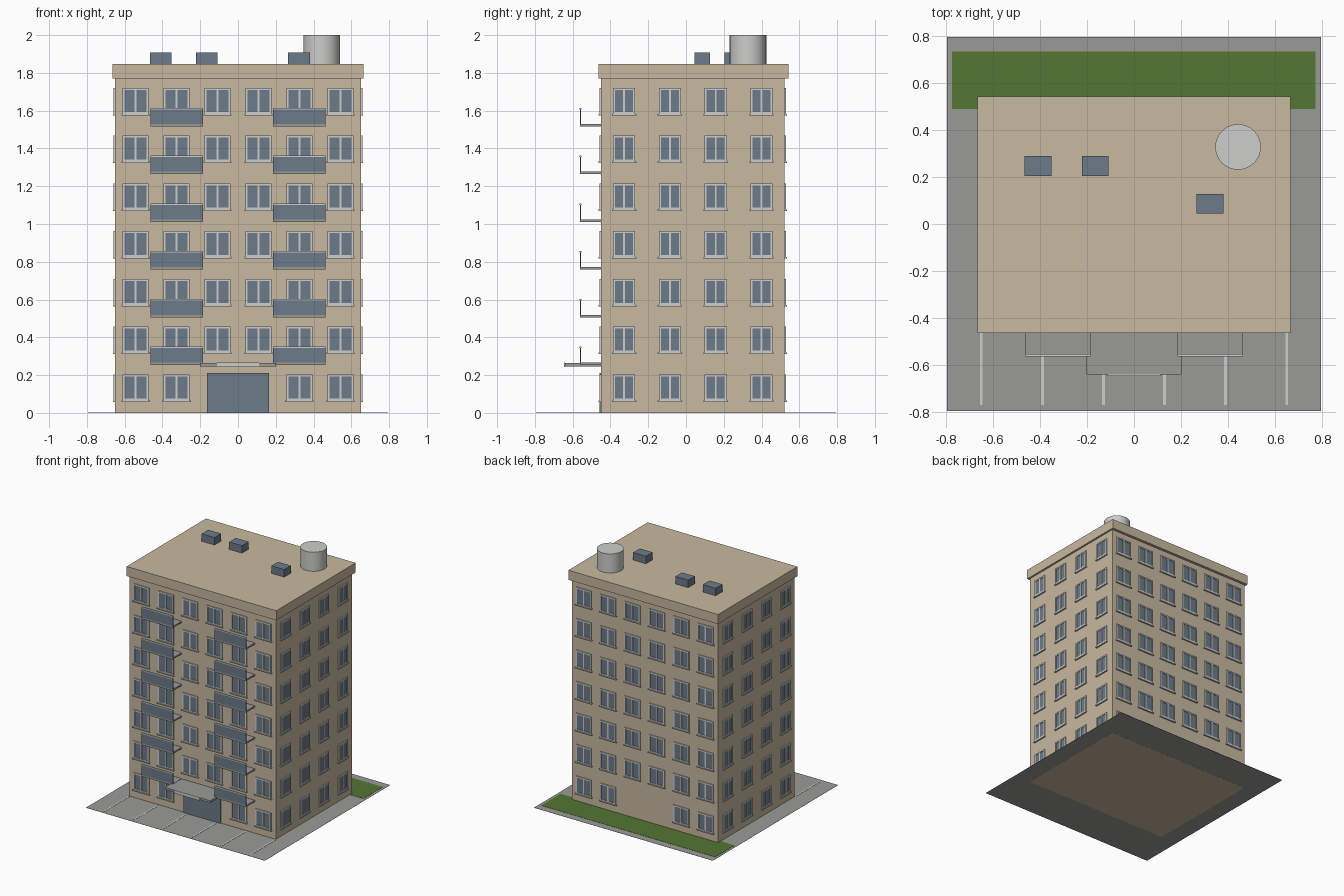
import bpy, bmesh, math
from mathutils import Matrix, Vector

if "Cube" in bpy.data.objects:
    bpy.data.objects.remove(bpy.data.objects["Cube"])


def material(name, rgb):
    m = bpy.data.materials.new(name)
    lin = [((c / 255 + 0.055) / 1.055) ** 2.4 for c in rgb]
    m.diffuse_color = (*lin, 1)
    m.use_nodes = True
    m.node_tree.nodes["Principled BSDF"].inputs["Base Color"].default_value = m.diffuse_color
    return m


TAN = material("tan wall", (200, 185, 160))
GLASS = material("blue grey", (108, 123, 137))
LIGHT = material("light grey", (205, 205, 203))
CONCRETE = material("concrete grey", (154, 154, 150))
GRASS = material("grass green", (85, 118, 52))


def boxes(name, mat, items, matrix=Matrix()):
    """One object from boxes given as (x0, x1, y0, y1, z0, z1)."""
    bm = bmesh.new()
    for x0, x1, y0, y1, z0, z1 in items:
        t = Matrix.Translation(((x0 + x1) / 2, (y0 + y1) / 2, (z0 + z1) / 2))
        s = Matrix.Diagonal((x1 - x0, y1 - y0, z1 - z0, 1))
        bmesh.ops.create_cube(bm, size=1, matrix=matrix @ t @ s)
    me = bpy.data.meshes.new(name)
    bm.to_mesh(me)
    bm.free()
    me.materials.append(mat)
    ob = bpy.data.objects.new(name, me)
    bpy.context.collection.objects.link(ob)
    return ob


# Body dimensions
W, D, CY, H, FLOORS = 1.30, 0.97, 0.036, 1.77, 7
STOREY = H / FLOORS
FRONT, BACK = CY - D / 2, CY + D / 2

# Site: paving, grass strip, parking lines
boxes("paving", CONCRETE, [(-0.795, 0.795, -0.795, 0.795, 0.0005, 0.0015)])
boxes("lawn", GRASS, [(-0.775, 0.772, 0.49, 0.735, 0.0015, 0.003)])
boxes("parking_lines", LIGHT, [(x - 0.006, x + 0.006, -0.77, -0.46, 0.0015, 0.003)
                               for x in (-0.65, -0.39, -0.13, 0.13, 0.39, 0.65)])

# Body and roof slab
boxes("building_body", TAN, [(-W / 2, W / 2, FRONT, BACK, 0, H)])
boxes("roof_cornice", TAN, [(-0.665, 0.665, CY - 0.5, CY + 0.507, H, 1.847)])


# Windows: built on a wall facing -y at y = 0, then turned to each side
def wall_windows(side, matrix, cols, cell, w, skip_ground=()):
    frames, panes, sills = [], [], []
    h, b, d = 0.138, 0.011, 0.008
    for r in range(FLOORS):
        for c in range(cols):
            if r == 0 and c in skip_ground:
                continue
            x = (c - (cols - 1) / 2) * cell
            z = 0.135 + r * STOREY
            l, rt, lo, hi = x - w / 2, x + w / 2, z - h / 2, z + h / 2
            frames += [(l, l + b, -d, 0, lo, hi), (rt - b, rt, -d, 0, lo, hi),
                       (x - 0.005, x + 0.005, -d, 0, lo + b, hi - b),
                       (l + b, rt - b, -d, 0, hi - b, hi),
                       (l + b, rt - b, -d, 0, lo, lo + b)]
            panes.append((l + b, rt - b, -0.004, 0, lo + b, hi - b))
            sills.append((l - 0.006, rt + 0.006, -0.013, 0, lo - 0.008, lo))
    boxes("window_frames_" + side, LIGHT, frames, matrix)
    boxes("window_panes_" + side, GLASS, panes, matrix)
    boxes("window_sills_" + side, LIGHT, sills, matrix)


def facing(x, y, degrees):
    return Matrix.Translation((x, y, 0)) @ Matrix.Rotation(math.radians(degrees), 4, 'Z')


wall_windows("front", facing(0, FRONT, 0), 6, W / 6, 0.138, (2, 3))
wall_windows("back", facing(0, BACK, 180), 6, W / 6, 0.138, (2, 3))
wall_windows("right", facing(W / 2, CY, 90), 4, D / 4, 0.117)
wall_windows("left", facing(-W / 2, CY, -90), 4, D / 4, 0.117)

# Balconies: slab, front panel and hand rail on each upper floor
slabs, panels, rails = [], [], []
for k in range(1, FLOORS):
    z = k * STOREY
    for x in (-0.325, 0.325):
        l, r = x - 0.139, x + 0.139
        slabs.append((l, r, -0.561, FRONT, z, z + 0.013))
        panels.append((l, r, -0.561, -0.556, z + 0.013, z + 0.09))
        rails.append((l, r, -0.563, -0.554, z + 0.09, z + 0.098))
boxes("balcony_slabs", CONCRETE, slabs)
boxes("balcony_panels", GLASS, panels)
boxes("balcony_rails", LIGHT, rails)

# Entrance: door, canopy and plain fascia strip
boxes("entrance_door", GLASS, [(-0.163, 0.163, FRONT - 0.009, FRONT, 0.002, 0.21)])
boxes("entrance_canopy", CONCRETE, [(-0.202, 0.202, -0.64, FRONT, 0.246, 0.264)])
boxes("canopy_strip", LIGHT, [(-0.112, 0.112, -0.647, -0.64, 0.243, 0.268)])

# Roof units
boxes("roof_vents", GLASS, [(x - 0.057, x + 0.057, y - 0.042, y + 0.042, 1.847, 1.907)
                            for x, y in ((-0.409, 0.247), (-0.165, 0.247), (0.323, 0.086))])

# Water tank
bpy.ops.mesh.primitive_cylinder_add(vertices=32, radius=0.097, depth=0.153,
                                    location=(0.443, 0.328, 1.9235))
tank = bpy.context.object
tank.name = "water_tank"
tank.data.materials.append(LIGHT)
bpy.ops.object.shade_smooth_by_angle(angle=math.radians(30))
